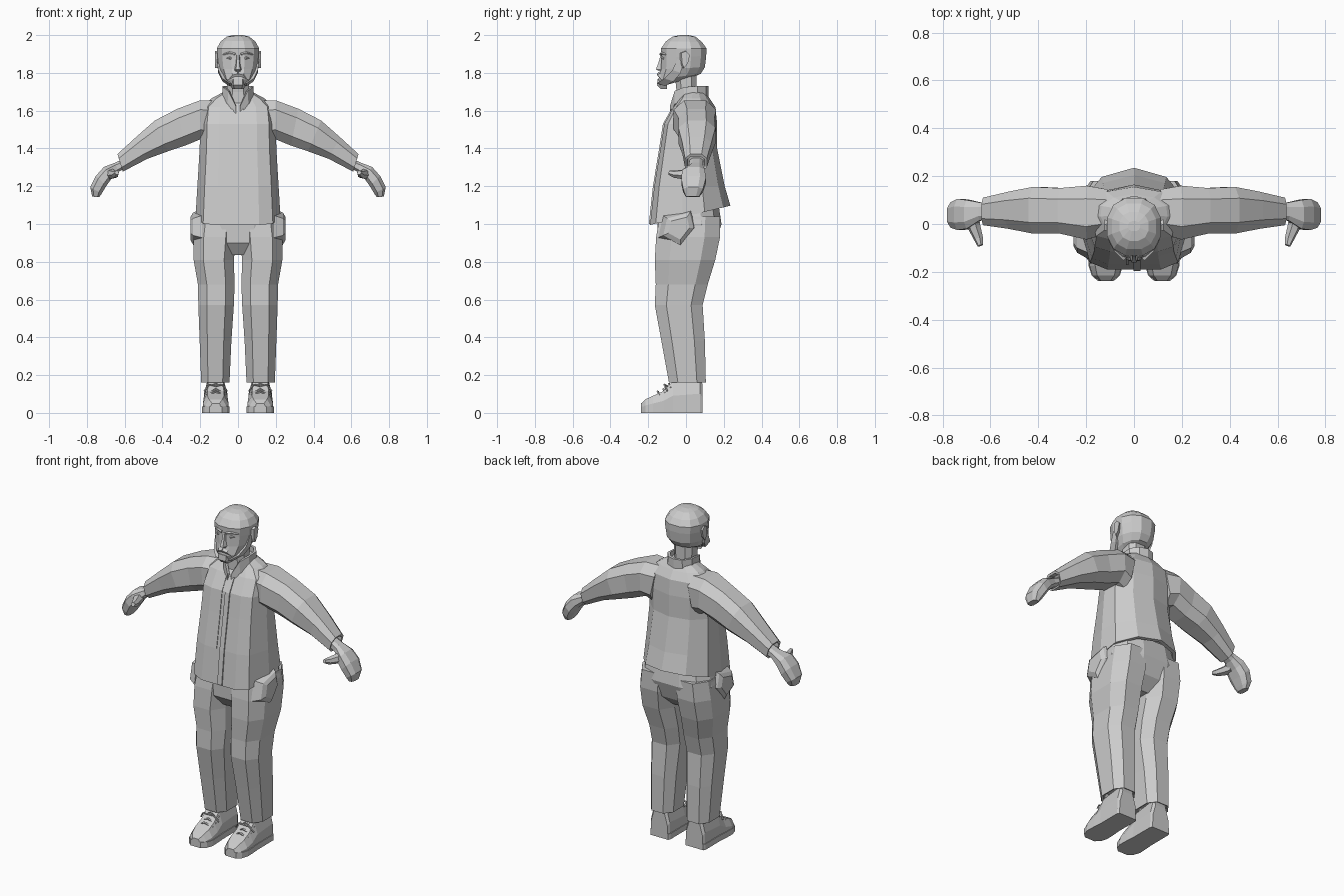
import bpy, bmesh, math
from mathutils import Vector as V

grey = bpy.data.materials.new("plain_grey")
grey.diffuse_color = (0.6, 0.6, 0.6, 1)


def loft(name, rings, mirror=False, closed=True):
    """Skin a list of equal-length rings, cap the ends, optionally mirror in x."""
    bm = bmesh.new()
    rows = [[bm.verts.new(p) for p in r] for r in rings]
    n = len(rows[0])
    for a, b in zip(rows, rows[1:]):
        for i in range(n):
            j = (i + 1) % n
            bm.faces.new((a[i], a[j], b[j], b[i]))
    if closed:
        bm.faces.new(rows[0][::-1])
        bm.faces.new(rows[-1])
    bmesh.ops.recalc_face_normals(bm, faces=bm.faces)
    me = bpy.data.meshes.new(name)
    bm.to_mesh(me)
    bm.free()
    me.materials.append(grey)
    ob = bpy.data.objects.new(name, me)
    bpy.context.collection.objects.link(ob)
    if mirror:
        m = ob.modifiers.new("mirror", 'MIRROR')
        m.use_mirror_merge = False
    return ob


def oval(c, u, v, n=8, p=0.75, turn=0.5):
    """Rounded-square ring around c with half axes u and v."""
    c, u, v = V(c), V(u), V(v)
    out = []
    for i in range(n):
        a = 2 * math.pi * (i + turn) / n
        s, t = math.cos(a), math.sin(a)
        out.append(c + u * math.copysign(abs(s) ** p, s) + v * math.copysign(abs(t) ** p, t))
    return out


def level(x0, x1, y0, y1, z, n=8, p=0.75, turn=0.5, tilt=0.0):
    """Horizontal ring filling a box; tilt lifts the back."""
    k = math.cos(math.pi / n) ** p if turn else 1
    return oval(((x0 + x1) / 2, (y0 + y1) / 2, z + tilt / 2),
                ((x1 - x0) / 2 / k, 0, 0), (0, (y1 - y0) / 2 / k, tilt / 2 / k), n, p, turn)


def limb(top, bot, y0, y1, n=8):
    """Ring across a limb between an upper and a lower x-z point."""
    a, b = V((top[0], 0, top[1])), V((bot[0], 0, bot[1]))
    c = (a + b) / 2 + V((0, (y0 + y1) / 2, 0))
    k = math.cos(math.pi / n) ** 0.75
    return oval(c, (a - b) / 2 / k, (0, (y1 - y0) / 2 / k, 0), n)


def tube(name, pts, r, mirror=True, n=5):
    rings = []
    for i, p in enumerate(pts):
        d = (V(pts[min(i + 1, len(pts) - 1)]) - V(pts[max(i - 1, 0)])).normalized()
        u = d.cross(V((0.3, 0.2, 1))).normalized()
        rr = r[i] if isinstance(r, tuple) else r
        rings.append(oval(p, u * rr, d.cross(u) * rr, n, 1, 0))
    return loft(name, rings, mirror)


# jacket body: slanted hem, narrow chest, sloping shoulders
def coat(z, yf, yb, w, tilt=0.0):
    d = yb - yf
    half = [(0.5 * w, yf), (0.82 * w, yf + 0.07 * d), (w, yf + 0.4 * d),
            (0.96 * w, yf + 0.68 * d), (0.6 * w, yb - 0.09 * d)]
    pts = [(0, yf)] + half + [(0, yb)] + [(-x, y) for x, y in half[::-1]]
    return [(x, y, z + tilt * (y - yf)) for x, y in pts]


loft("jacket_body", [
    coat(1.07, -0.165, 0.2, 0.19, 0.24), coat(1.0, -0.175, 0.215, 0.208, 0.24),
    coat(0.995, -0.19, 0.235, 0.225, 0.24), coat(1.2, -0.168, 0.205, 0.215),
    coat(1.4, -0.135, 0.165, 0.203), coat(1.53, -0.115, 0.165, 0.2),
    coat(1.62, -0.065, 0.155, 0.19), coat(1.665, -0.03, 0.125, 0.14),
    coat(1.7, -0.01, 0.1, 0.075)])

# raised zip strip down the front
line = [(1.0, -0.19), (1.2, -0.168), (1.4, -0.135), (1.53, -0.115), (1.61, -0.07)]
loft("zip_flap", [[(-0.002, y + 0.01, z), (-0.002, y - 0.007, z),
                   (0.028, y - 0.007, z), (0.028, y + 0.01, z)] for z, y in line])
loft("zip_guard", [[(-0.034, y + 0.01, z), (-0.034, y - 0.004, z),
                    (-0.024, y - 0.004, z), (-0.024, y + 0.01, z)] for z, y in line[1:]])

# standing collar, open at the throat
collar = [((0.012, -0.085, 1.595), 0.03), ((0.055, -0.06, 1.655), 0.05),
          ((0.085, -0.01, 1.675), 0.05), ((0.085, 0.06, 1.685), 0.045), ((0.05, 0.105, 1.685), 0.045),
          ((0, 0.118, 1.685), 0.045)]
loft("collar", [[(x, y, z - 0.02), (x * 0.95, y, z + h), (x * 0.8, 0.02 + (y - 0.02) * 0.84, z + h),
                 (x * 0.8, 0.02 + (y - 0.02) * 0.84, z - 0.02)]
                for (x, y, z), h in collar], True)

# sleeves with a hollow cuff
loft("sleeve", [
    limb((0.1, 1.655), (0.15, 1.43), -0.04, 0.145), limb((0.2, 1.655), (0.195, 1.45), -0.065, 0.16),
    limb((0.32, 1.61), (0.28, 1.415), -0.04, 0.15), limb((0.44, 1.548), (0.37, 1.385), -0.04, 0.155),
    limb((0.54, 1.46), (0.48, 1.345), -0.02, 0.135), limb((0.638, 1.37), (0.61, 1.277), -0.005, 0.11),
    limb((0.632, 1.358), (0.61, 1.287), 0.005, 0.1), limb((0.6, 1.365), (0.58, 1.3), 0.01, 0.095)], True)

# mitten-like hand and thumb
loft("hand", [
    limb((0.595, 1.35), (0.58, 1.305), 0.02, 0.09), limb((0.65, 1.325), (0.635, 1.275), 0.015, 0.09),
    limb((0.71, 1.302), (0.67, 1.24), -0.02, 0.1), limb((0.752, 1.255), (0.698, 1.2), -0.025, 0.105),
    limb((0.782, 1.195), (0.722, 1.16), -0.015, 0.09), limb((0.772, 1.145), (0.735, 1.142), 0.0, 0.07)], True)
tube("thumb", [(0.68, 0.03, 1.265), (0.665, -0.02, 1.263), (0.65, -0.06, 1.264), (0.642, -0.09, 1.272)],
     (0.032, 0.026, 0.02, 0.012), n=6)

# trousers: seat and two legs
loft("trouser_seat", [
    level(-0.1, 0.1, -0.1, 0.09, 0.835, 12), level(-0.215, 0.215, -0.15, 0.155, 0.9, 12),
    level(-0.228, 0.228, -0.152, 0.188, 1.0, 12), level(-0.2, 0.2, -0.14, 0.17, 1.12, 12)])
loft("trouser_leg", [
    level(0.07, 0.175, -0.06, 0.08, 0.2), level(0.055, 0.185, -0.08, 0.095, 0.165),
    level(0.045, 0.195, -0.09, 0.105, 0.16), level(0.035, 0.203, -0.13, 0.1, 0.38),
    level(0.022, 0.21, -0.165, 0.088, 0.57), level(0.018, 0.212, -0.16, 0.115, 0.68),
    level(0.022, 0.235, -0.165, 0.155, 0.81), level(0.01, 0.236, -0.158, 0.18, 0.93),
    level(0.01, 0.22, -0.14, 0.18, 1.04)], True)

# bulging side pocket
pocket = [(-0.1, 1.03), (0.02, 1.06), (0.04, 0.98), (-0.03, 0.89), (-0.12, 0.94)]
loft("pocket", [[(x, -0.03 + (y + 0.03) * s, 0.98 + (z - 0.98) * s) for y, z in pocket]
                for x, s in ((0.19, 1.3), (0.238, 1.0), (0.252, 0.7))], True)

# shoes: sole and upper lofted from heel to toe, laces on top
shoe = [(0.088, 0.055, 0.15), (0.075, 0.062, 0.185), (-0.07, 0.062, 0.165), (-0.12, 0.066, 0.115),
        (-0.175, 0.068, 0.09), (-0.215, 0.055, 0.072), (-0.238, 0.03, 0.05)]
loft("shoe", [[(0.118 - w, y, 0), (0.118 - w, y, h * 0.55), (0.118 - w * 0.65, y, h),
               (0.118 + w * 0.65, y, h), (0.118 + w, y, h * 0.55), (0.118 + w, y, 0)]
              for y, w, h in shoe], True)
loft("sole", [[(0.118 - w - 0.004, y, 0), (0.118 - w - 0.004, y, 0.035),
               (0.118 + w + 0.004, y, 0.035), (0.118 + w + 0.004, y, 0)] for y, w, h in shoe], True)
for k, (y, z) in enumerate(((-0.09, 0.148), (-0.12, 0.12), (-0.15, 0.107))):
    tube(f"lace_{k}", [(0.07, y + 0.01, z - 0.015), (0.118, y, z + 0.006), (0.166, y + 0.01, z - 0.015)], 0.006)
for s in (-1, 1):
    tube(f"lace_bow_{s}", [(0.118, -0.1, 0.142), (0.118 + s * 0.035, -0.115, 0.15),
                           (0.118 + s * 0.06, -0.1, 0.115)], 0.005)

# neck and faceted skull
loft("neck", [level(-0.065, 0.065, -0.05, 0.07, 1.6), level(-0.058, 0.058, -0.05, 0.055, 1.7),
              level(-0.06, 0.06, -0.06, 0.055, 1.8)])
skull = [(1.725, 0.05, 0.048, -0.14, 0.03), (1.765, 0.03, 0.08, -0.146, 0.078),
         (1.82, 0.01, 0.1, -0.132, 0.1), (1.88, 0.01, 0.108, -0.13, 0.107),
         (1.93, 0, 0.112, -0.132, 0.108), (1.968, -0.005, 0.092, -0.105, 0.085),
         (1.992, 0, 0.06, -0.07, 0.05), (2.0, 0, 0.025, -0.03, 0.012)]
loft("head", [level(-w, w, a, b, z, 12, 0.85, 0.5, t) for z, t, w, a, b in skull])

# face: nose, moustache, beard, brows, eyes and ears
loft("nose", [[(-w, -0.12, z), (-w * 0.5, y, z), (w * 0.5, y, z), (w, -0.12, z)]
              for z, y, w in ((1.808, -0.14, 0.02), (1.818, -0.16, 0.022),
                              (1.85, -0.147, 0.014), (1.895, -0.134, 0.012))])
tube("moustache", [(0, -0.143, 1.793), (0.025, -0.14, 1.788), (0.045, -0.125, 1.765)], (0.012, 0.011, 0.007))
loft("chin_beard", [[(-w, -0.1, z), (-w * 0.6, y, z), (w * 0.6, y, z), (w, -0.1, z)]
                    for z, y, w in ((1.715, -0.135, 0.03), (1.735, -0.154, 0.042), (1.768, -0.15, 0.04))])
beard = [(0.111, -0.03, 1.87, 0.015), (0.105, -0.05, 1.81, 0.022), (0.083, -0.09, 1.765, 0.024),
         (0.045, -0.132, 1.74, 0.02)]
loft("side_beard", [[(x, y - h, z + 0.005), (x * 0.7, y - h * 0.6, z),
                     (x * 0.7, y + h, z - 0.01), (x, y + h, z - 0.01)] for x, y, z, h in beard], True)
tube("brow", [(0.015, -0.134, 1.898), (0.045, -0.129, 1.905), (0.078, -0.104, 1.896)], (0.008, 0.008, 0.005))
tube("eye", [(0.025, -0.126, 1.876), (0.042, -0.125, 1.878), (0.06, -0.114, 1.876)], (0.003, 0.009, 0.003), n=6)
ear = [(-0.035, 1.905), (-0.01, 1.915), (0.01, 1.895), (0.0, 1.85), (-0.02, 1.825), (-0.03, 1.85)]
loft("ear", [[(x, y + o, z) for y, z in ear] for x, o in ((0.095, -0.005), (0.123, 0.01))], True)
